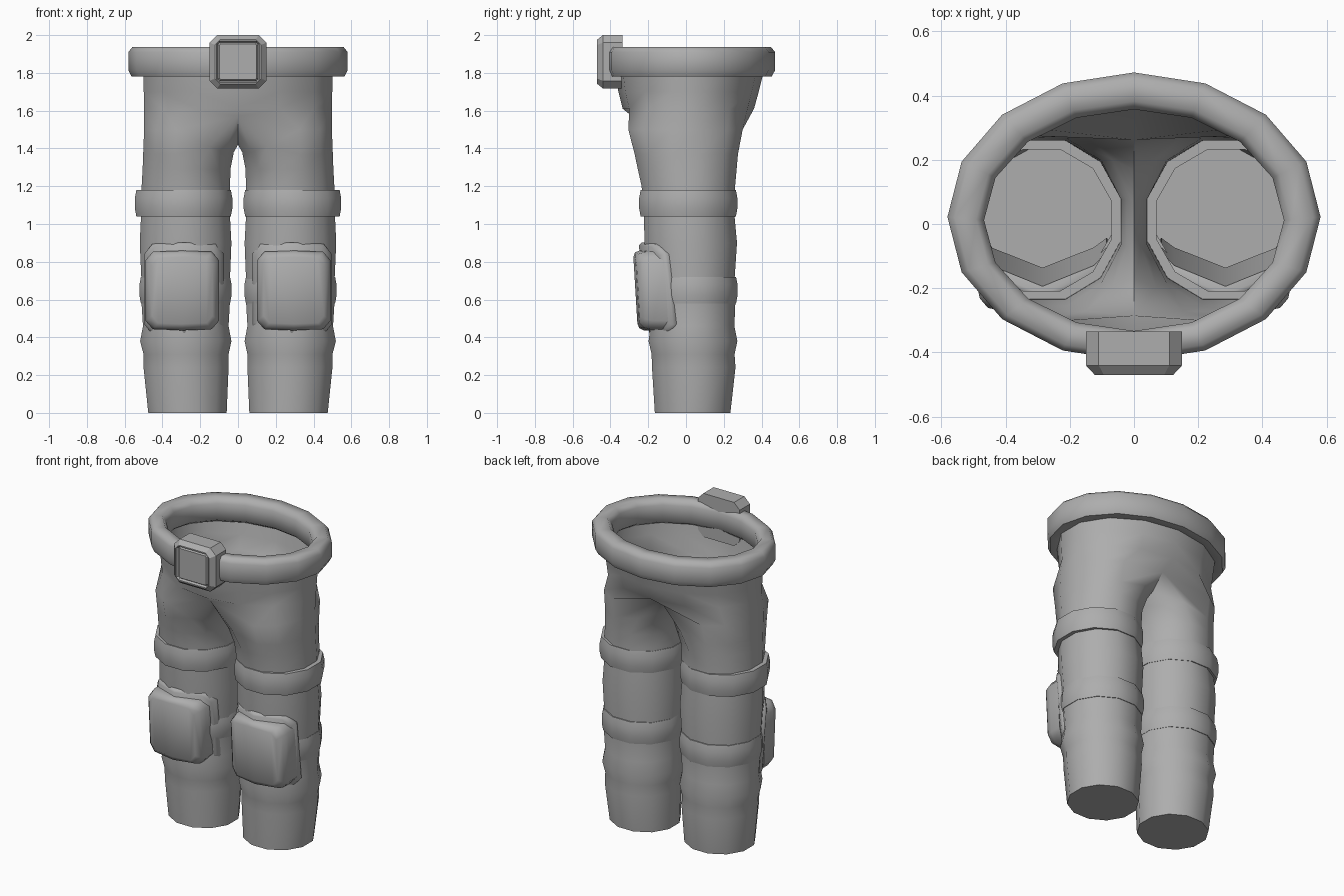
import bpy, bmesh, math

if "Cube" in bpy.data.objects:
    bpy.data.objects.remove(bpy.data.objects["Cube"])

grey = bpy.data.materials.new("plain grey")
grey.diffuse_color = (0.42, 0.42, 0.42, 1)
grey.use_nodes = True
grey.node_tree.nodes["Principled BSDF"].inputs["Base Color"].default_value = grey.diffuse_color
C15 = math.cos(math.radians(15))


def finish(name, bm, angle, mirror=False):
    bmesh.ops.recalc_face_normals(bm, faces=bm.faces)
    me = bpy.data.meshes.new(name)
    bm.to_mesh(me)
    bm.free()
    me.materials.append(grey)
    ob = bpy.data.objects.new(name, me)
    bpy.context.collection.objects.link(ob)
    bpy.ops.object.select_all(action='DESELECT')
    ob.select_set(True)
    bpy.context.view_layer.objects.active = ob
    if mirror:
        mod = ob.modifiers.new("mirror", 'MIRROR')
        mod.merge_threshold = 0.0005
        bpy.ops.object.modifier_apply(modifier=mod.name)
    bpy.ops.object.shade_smooth_by_angle(angle=math.radians(angle))
    return ob


def add(bm, pts):
    return [bm.verts.new(p) for p in pts]


def bridge(bm, a, b, closed=True):
    n = len(a)
    for i in range(n if closed else n - 1):
        j = (i + 1) % n
        bm.faces.new((a[i], a[j], b[j], b[i]))


def leg_ring(z, x0, x1, y0, y1, grow=0.0):
    """Twelve-sided ring filling the given extents."""
    pts = []
    for k in range(12):
        a = math.radians(15 + 30 * k)
        pts.append(((x0 + x1) / 2 + ((x1 - x0) / 2 + grow) * math.cos(a) / C15,
                    (y0 + y1) / 2 + ((y1 - y0) / 2 + grow) * math.sin(a) / C15, z))
    return pts


def loft(name, rings, angle, mirror=False, loop=False, caps=False):
    bm = bmesh.new()
    vs = [add(bm, r) for r in rings]
    for a, b in zip(vs, vs[1:]):
        bridge(bm, a, b)
    if loop:
        bridge(bm, vs[-1], vs[0])
    if caps:
        bm.faces.new(vs[0])
        bm.faces.new(vs[-1])
    return finish(name, bm, angle, mirror)


# Trousers: one leg and half the hips, mirrored
LEG = [(0, .06, .475, -.165, .235), (.24, .05, .5, -.18, .262),
       (.31, .05, .5, -.182, .257), (.38, .035, .518, -.198, .272),
       (.46, .05, .503, -.188, .256), (.60, .042, .512, -.195, .262),
       (.72, .042, .512, -.20, .258), (.90, .035, .52, -.22, .27),
       (1.03, .042, .514, -.222, .258), (1.2, .042, .51, -.235, .26),
       (1.29, .04, .505, -.255, .268), (1.37, .03, .502, -.272, .275)]
bm = bmesh.new()
rings = [add(bm, leg_ring(*r)) for r in LEG]
bm.faces.new(rings[0])
for k in range(3, 9):
    rings[-1][k].co.x *= 0.75
    rings[-1][k].co.z += 0.04 if k in (3, 8) else 0.01
crotch = leg_ring(1.5, .03, .497, -.305, .30)
saddle = [(.262, 1.56), (.17, 1.47), (.06, 1.42), (-.05, 1.42), (-.17, 1.47), (-.285, 1.57)]
for k, (y, z) in enumerate(saddle, 3):
    crotch[k] = (0, y, z)
rings.append(add(bm, crotch))
for a, b in zip(rings, rings[1:]):
    bridge(bm, a, b)
prev = [rings[-1][k] for k in (8, 9, 10, 11, 0, 1, 2, 3)]
for z, hx, y0, y1 in [(1.61, .497, -.335, .36), (1.70, .499, -.358, .385), (1.82, .502, -.375, .415)]:
    half = []
    for i in range(8):
        a = math.radians(-90 + 180 * i / 7)
        x = 0 if i in (0, 7) else hx * math.cos(a) / math.cos(math.pi / 14)
        half.append((x, (y0 + y1) / 2 + (y1 - y0) / 2 * math.sin(a), z))
    cur = add(bm, half)
    bridge(bm, prev, cur, False)
    prev = cur
finish("trousers", bm, 60, True)


# Straps around the thighs and knees
def strap(name, z0, z1, ext, thick):
    c = 0.3 * (z1 - z0)
    prof = [(-thick, z0), (-.008, z0), (0, z0 + c), (0, z1 - c), (-.008, z1), (-thick, z1)]
    loft(name, [leg_ring(z, *ext, grow=g) for g, z in prof], 50, True, loop=True)


strap("thigh_straps", 1.04, 1.18, (.03, .546, -.248, .272), .04)
strap("knee_straps", .58, .72, (.034, .522, -.205, .273), .03)

# Waistband: sixteen sides, rounded section swept from inner to outer ellipse
SECTION = [(0, 1.80), (0, 1.905), (.22, 1.938), (.8, 1.938),
           (1, 1.91), (1, 1.815), (.85, 1.782), (.2, 1.782)]
band = []
for t, z in SECTION:
    rx, ry = .467 + .114 * t, .345 + .105 * t
    band.append([(rx * math.cos(i * math.pi / 8), .012 + .01 * t + ry * math.sin(i * math.pi / 8), z)
                 for i in range(16)])
loft("waistband", band, 60, loop=True)


# Buckle: stepped octagonal block with an inset square panel
def octagon(hx, hz, cut, y):
    q = [(hx, hz - cut), (hx - cut, hz)]
    p = q + [(-x, z) for x, z in q[::-1]]
    p += [(-x, -z) for x, z in p]
    return [(x, y, 1.859 + z) for x, z in p]


loft("buckle", [octagon(.15, .141, .04, -.335), octagon(.15, .141, .04, -.44),
                octagon(.122, .117, .028, -.47), octagon(.114, .109, .014, -.47),
                octagon(.106, .102, .01, -.455), octagon(.098, .095, .008, -.466)],
     25, caps=True)


# Knee plates and pads: outlines in five columns, bowed around the leg
def curved_pad(name, cx, cz, tilt, layers, angle):
    cols = [(-1, .78), (-.8, 1), (0, 1.03), (.8, 1), (1, .78)]
    bm = bmesh.new()
    loops = []
    for hw, hh, y, bow in layers:
        out = [(u, v) for u, v in cols] + [(u, -v) for u, v in cols[::-1]]
        loops.append(add(bm, [(cx + u * hw, y + bow * u * u - tilt * v * hh, cz + v * hh)
                              for u, v in out]))
    for a, b in zip(loops, loops[1:]):
        bridge(bm, a, b)
    for lp in (loops[0], loops[-1]):
        for i in range(4):
            bm.faces.new((lp[i], lp[i + 1], lp[8 - i], lp[9 - i]))
    finish(name, bm, angle, True)


curved_pad("knee_plates", .285, .655, .12,
           [(.20, .235, -.165, .10), (.21, .24, -.19, .11),
            (.21, .24, -.205, .11), (.195, .225, -.222, .10)], 50)
curved_pad("knee_pads", .295, .648, .06,
           [(.195, .205, -.19, .085), (.195, .205, -.235, .055),
            (.185, .195, -.258, .035), (.16, .172, -.268, .015)], 50)
